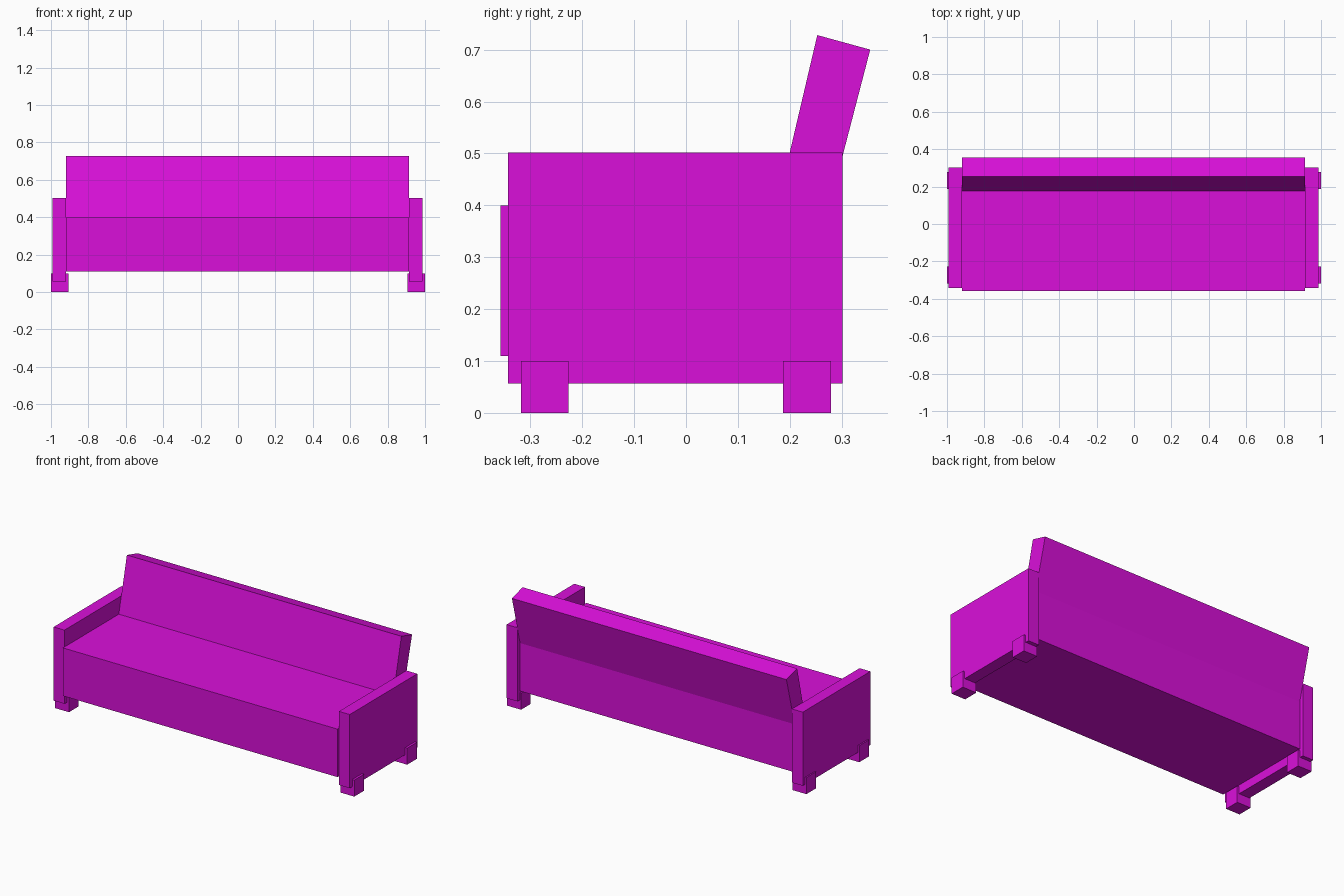
import bpy

default = bpy.data.objects.get("Cube")
if default:
    bpy.data.objects.remove(default, do_unlink=True)

magenta = bpy.data.materials.new("magenta fabric")
magenta.use_nodes = True
colour = (0.7, 0.005, 0.7, 1)
magenta.diffuse_color = colour
magenta.node_tree.nodes["Principled BSDF"].inputs["Base Color"].default_value = colour


def extrude_x(name, profile, x0, x1):
    """Solid made from a (y, z) outline, counter-clockwise seen from +x."""
    n = len(profile)
    verts = [(x, y, z) for x in (x0, x1) for y, z in profile]
    faces = [tuple(reversed(range(n))), tuple(range(n, 2 * n))]
    faces += [(i, (i + 1) % n, (i + 1) % n + n, i + n) for i in range(n)]
    mesh = bpy.data.meshes.new(name)
    mesh.from_pydata(verts, [], faces)
    mesh.materials.append(magenta)
    obj = bpy.data.objects.new(name, mesh)
    bpy.context.collection.objects.link(obj)
    return obj


def box(name, x, y, z):
    outline = [(y[0], z[0]), (y[1], z[0]), (y[1], z[1]), (y[0], z[1])]
    return extrude_x(name, outline, *x)


# Seat block and the leaning backrest rising from its rear edge
inner = (-0.92, 0.915)
box("seat", inner, (-0.357, 0.277), (0.11, 0.4))
extrude_x("backrest", [(0.176, 0.4), (0.277, 0.4), (0.355, 0.7), (0.253, 0.728)], *inner)

# Arm panels
box("right_arm", (-0.992, inner[0]), (-0.343, 0.302), (0.057, 0.502))
box("left_arm", (inner[1], 0.987), (-0.343, 0.302), (0.057, 0.502))

# Block feet
for side, x in (("right", (-1, -0.907)), ("left", (0.907, 1))):
    for end, y in (("front", (-0.318, -0.226)), ("back", (0.187, 0.279))):
        box(f"{end}_{side}_foot", x, y, (0, 0.1))
